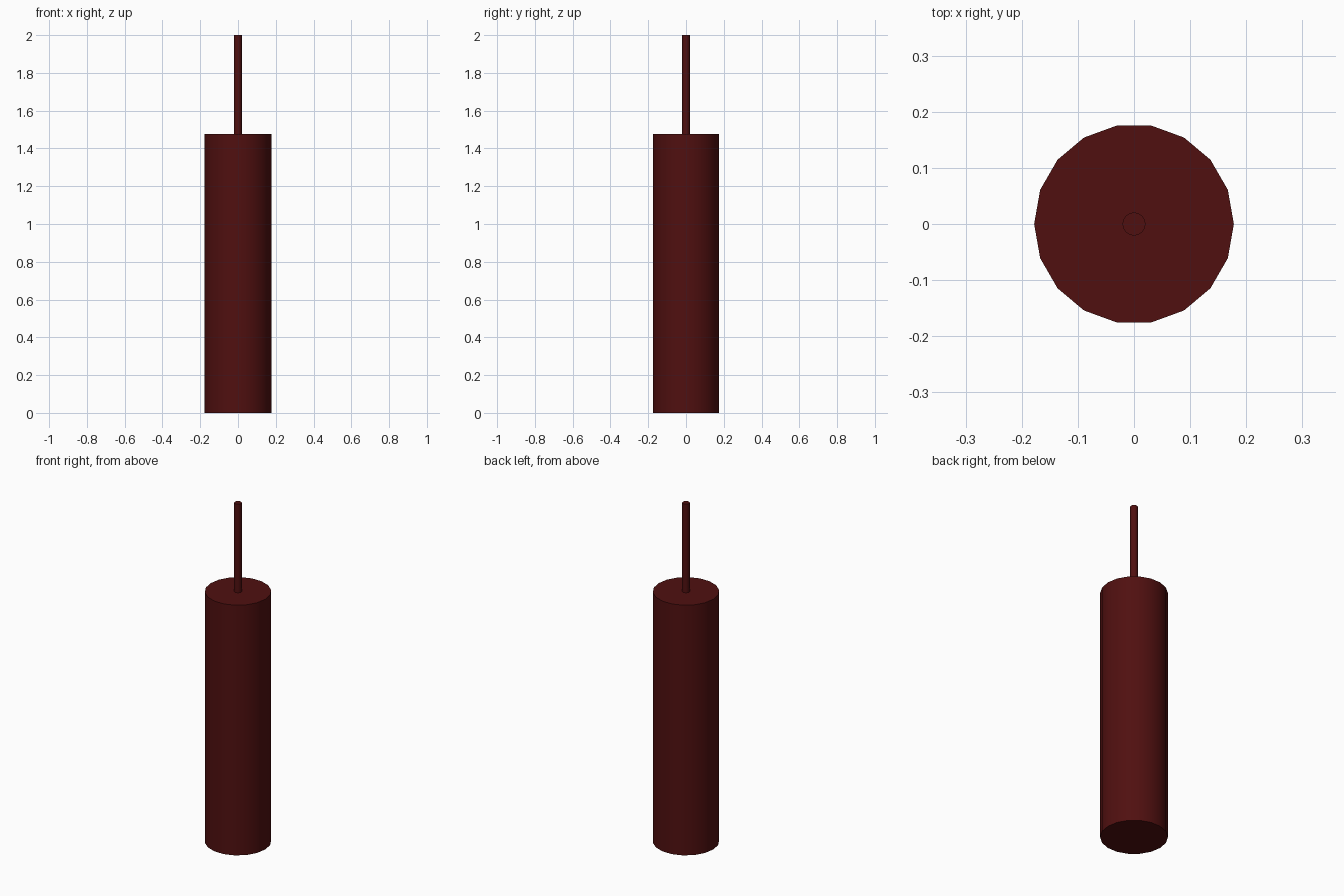
import bpy, math

if "Cube" in bpy.data.objects:
    bpy.data.objects.remove(bpy.data.objects["Cube"])

RADIUS, BODY_TOP, TOTAL = 0.178, 1.477, 2.0
SIDES = 18

red = bpy.data.materials.new("dark_red")
red.diffuse_color = (0.08, 0.005, 0.005, 1.0)
red.use_nodes = True
red.node_tree.nodes["Principled BSDF"].inputs["Base Color"].default_value = red.diffuse_color


def cylinder(name, radius, z0, z1):
    # Quarter turn puts a corner on the x axis
    bpy.ops.mesh.primitive_cylinder_add(
        vertices=SIDES, radius=radius, depth=z1 - z0,
        location=(0, 0, (z0 + z1) / 2), rotation=(0, 0, math.pi / 2))
    obj = bpy.context.object
    obj.name = name
    obj.data.materials.append(red)
    bpy.ops.object.shade_smooth_by_angle(angle=math.radians(35))
    return obj


# Wide solid body
cylinder("body", RADIUS, 0, BODY_TOP)

# Thin stem standing on the body's top
cylinder("stem", 0.0205, BODY_TOP, TOTAL)
